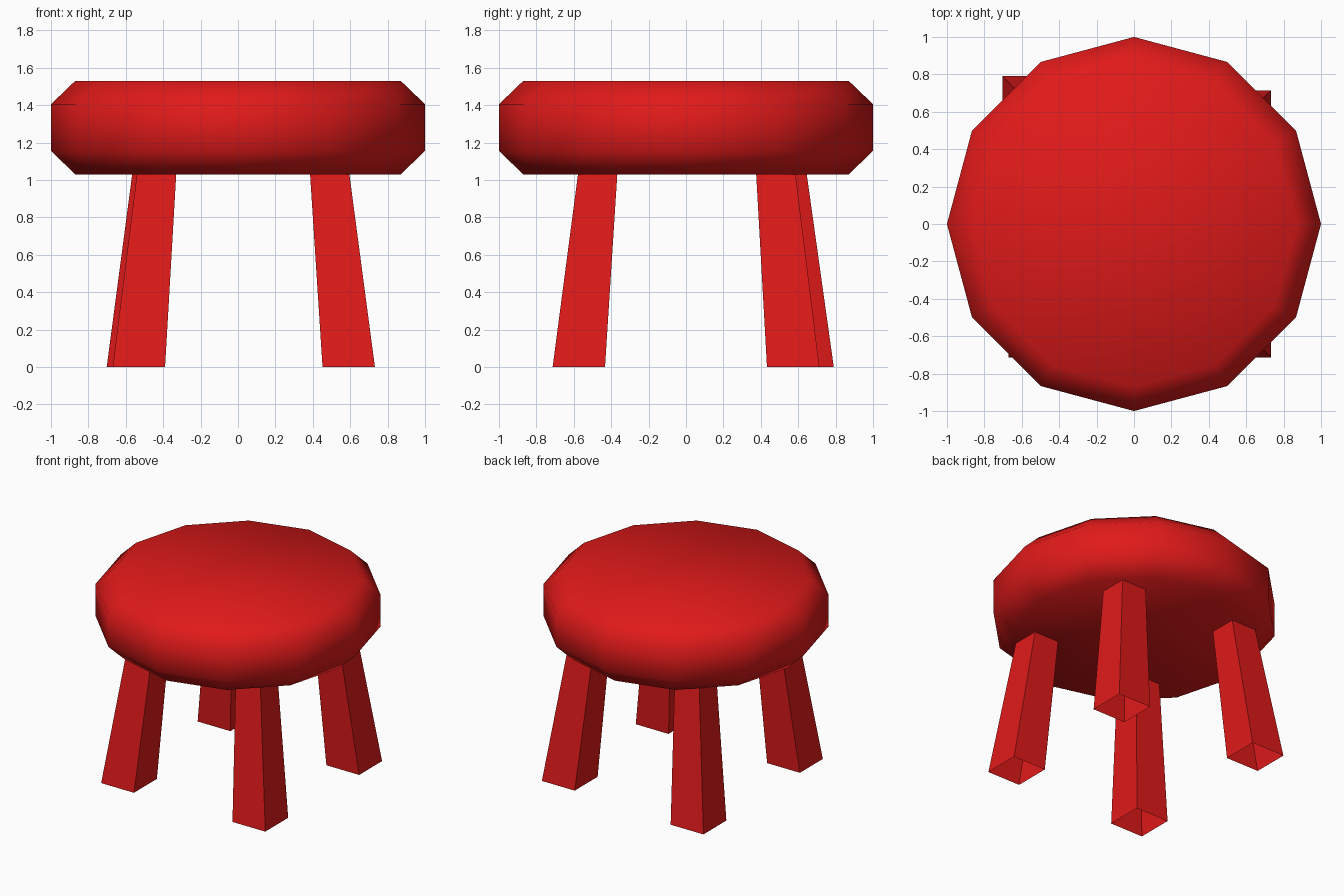
import bpy, bmesh
from math import cos, sin, pi

if "Cube" in bpy.data.objects:
    bpy.data.objects.remove(bpy.data.objects["Cube"])

red = bpy.data.materials.new("red_paint")
red.diffuse_color = (0.75, 0.01, 0.01, 1)
red.use_nodes = True
red.node_tree.nodes["Principled BSDF"].inputs["Base Color"].default_value = red.diffuse_color


def finish(name, bm, smooth):
    for f in bm.faces:
        f.smooth = smooth
    me = bpy.data.meshes.new(name)
    bm.to_mesh(me)
    bm.free()
    me.materials.append(red)
    bpy.context.collection.objects.link(bpy.data.objects.new(name, me))


def bridge(bm, a, b):
    n = len(a)
    for i in range(n):
        bm.faces.new((a[i], a[(i + 1) % n], b[(i + 1) % n], b[i]))


# Seat: twelve-sided chamfered disc, smooth shaded
bm = bmesh.new()
rings = [[bm.verts.new((r * cos(i * pi / 6), r * sin(i * pi / 6), z)) for i in range(12)]
         for r, z in ((0.87, 1.03), (1, 1.155), (1, 1.405), (0.87, 1.53))]
for low, high in zip(rings, rings[1:]):
    bridge(bm, low, high)
bm.faces.new(rings[0][::-1])
bm.faces.new(rings[-1])
finish("seat", bm, True)


# Legs: tapered square tubes, open underneath, splayed outwards
def leg(name, foot, top):
    bm = bmesh.new()
    loops = []
    for (x, y), h, z in ((foot, 0.14, 0), (top, 0.105, 1.035)):
        loops.append([bm.verts.new((x + sx * h, y + sy * h, z))
                      for sx, sy in ((-1, -1), (1, -1), (1, 1), (-1, 1))])
    bridge(bm, *loops)
    finish(name, bm, False)


leg("front_right_leg", (0.592, -0.573), (0.49, -0.472))
leg("front_left_leg", (-0.53, -0.573), (-0.435, -0.472))
leg("back_right_leg", (0.592, 0.573), (0.49, 0.48))
leg("back_left_leg", (-0.562, 0.65), (-0.46, 0.54))
